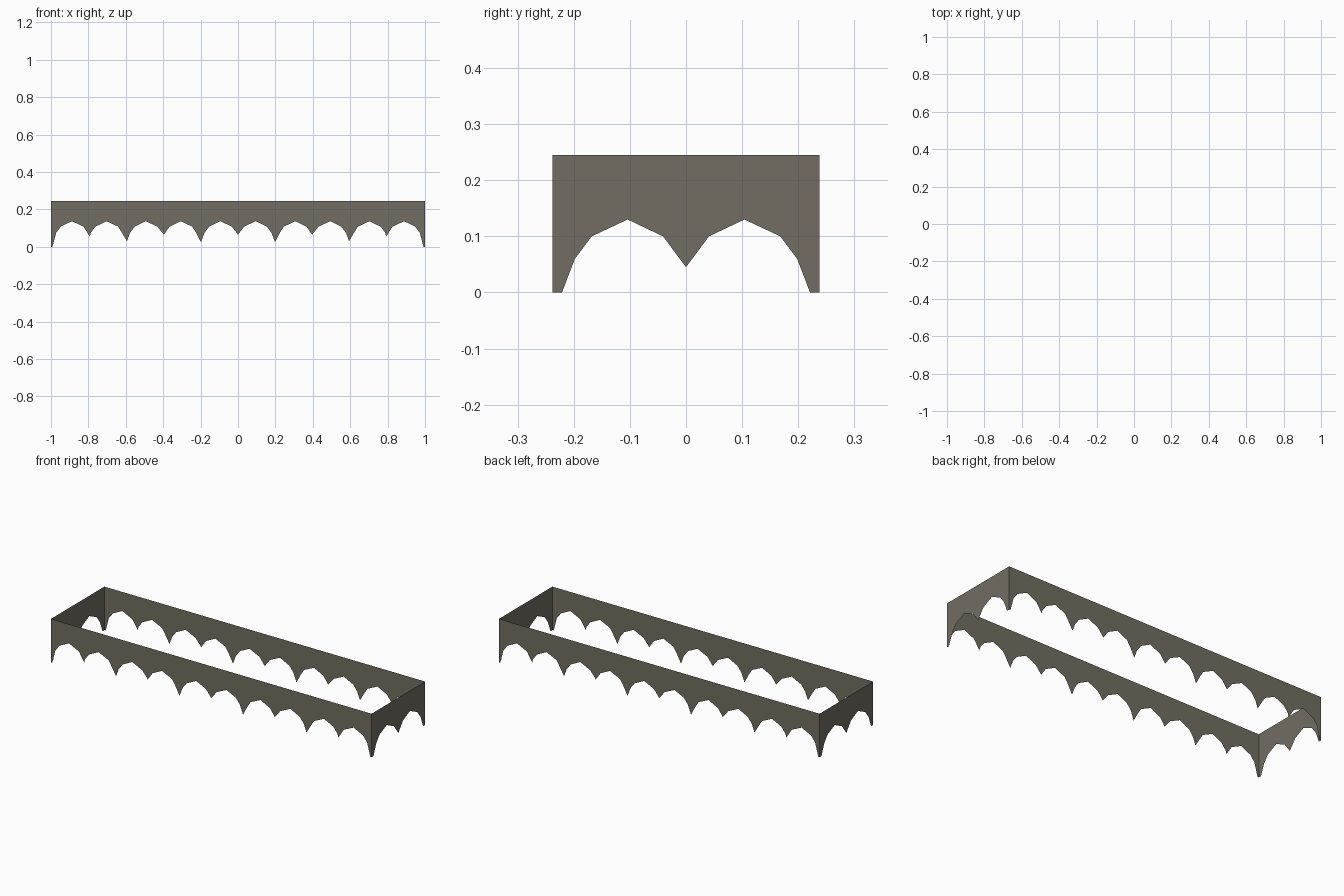
import bpy, bmesh

if "Cube" in bpy.data.objects:
    bpy.data.objects.remove(bpy.data.objects["Cube"])

L, W, TOP = 1.0, 0.238, 0.245

mat = bpy.data.materials.new("weathered grey brown")
mat.diffuse_color = (0.17, 0.155, 0.122, 1)
mat.use_nodes = True
mat.node_tree.nodes["Principled BSDF"].inputs["Base Color"].default_value = mat.diffuse_color


def panel(name, profile, place):
    """Thin sheet between a scalloped lower profile and the straight top edge."""
    bm = bmesh.new()
    low = [bm.verts.new(place(u, z)) for u, z in profile]
    high = [bm.verts.new(place(u, TOP)) for u, z in profile]
    for i in range(len(profile) - 1):
        bm.faces.new((low[i], low[i + 1], high[i + 1], high[i]))
    me = bpy.data.meshes.new(name)
    bm.to_mesh(me)
    bm.free()
    me.materials.append(mat)
    ob = bpy.data.objects.new(name, me)
    bpy.context.collection.objects.link(ob)


def mirrored(half):
    """Complete a profile running from the centre outwards."""
    return [(-u, z) for u, z in reversed(half[1:])] + half


# long side: five arches per half, with points hanging to different depths
tips = [0.065, 0.025, 0.065, 0.03, 0.055]
peaks = [0.095, 0.307, 0.493, 0.703, 0.888]
half = []
for i, (tip, c) in enumerate(zip(tips, peaks)):
    half.append((0.198 * i, tip))
    if tip < 0.06:
        half.append((c - 0.083, 0.075))
    half += [(c - 0.062, 0.108), (c, 0.137), (c + 0.059, 0.108)]
    if i == 4 or tips[i + 1] < 0.06:
        half.append((c + 0.084, 0.075))
half += [(0.992, 0.0), (L, 0.0)]
long_profile = mirrored(half)

# short side: two arches
end_profile = mirrored([(0, 0.045), (0.041, 0.1), (0.104, 0.13), (0.168, 0.1),
                        (0.198, 0.06), (0.221, 0.0), (W, 0.0)])

# four valance walls, outward facing
panel("front_valance", long_profile, lambda u, z: (u, -W, z))
panel("back_valance", long_profile, lambda u, z: (-u, W, z))
panel("right_valance", end_profile, lambda u, z: (L, u, z))
panel("left_valance", end_profile, lambda u, z: (-L, -u, z))
